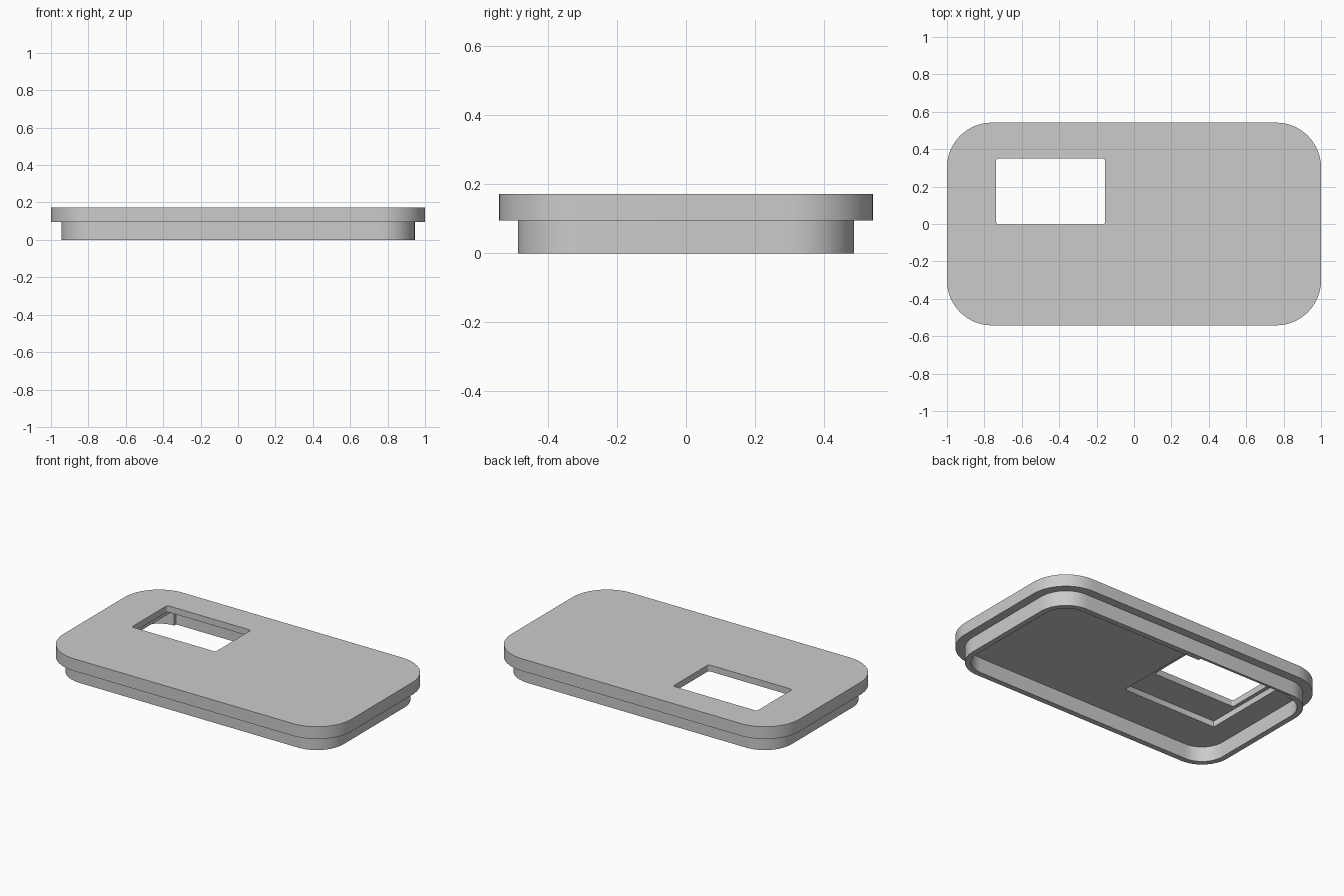
import bpy
import bmesh
from math import cos, sin, pi

cube = bpy.data.objects.get("Cube")
if cube:
    bpy.data.objects.remove(cube, do_unlink=True)

grey = bpy.data.materials.new("plain grey")
grey.use_nodes = True
colour = (0.6, 0.6, 0.6, 1.0)
grey.diffuse_color = colour
grey.node_tree.nodes["Principled BSDF"].inputs["Base Color"].default_value = colour


def rounded_slab(name, x0, x1, y0, y1, z0, z1, radius, steps=16):
    """Upright slab with rounded corners in plan."""
    bm = bmesh.new()
    corners = ((x1 - radius, y1 - radius), (x0 + radius, y1 - radius),
               (x0 + radius, y0 + radius), (x1 - radius, y0 + radius))
    ring = []
    for i, (cx, cy) in enumerate(corners):
        for k in range(steps + 1):
            a = (i + k / steps) * pi / 2
            ring.append(bm.verts.new((cx + radius * cos(a), cy + radius * sin(a), z0)))
    base = bm.faces.new(ring)
    top = bmesh.ops.extrude_face_region(bm, geom=[base])["geom"]
    bmesh.ops.translate(bm, vec=(0, 0, z1 - z0),
                        verts=[v for v in top if isinstance(v, bmesh.types.BMVert)])
    bmesh.ops.recalc_face_normals(bm, faces=bm.faces)
    mesh = bpy.data.meshes.new(name)
    bm.to_mesh(mesh)
    bm.free()
    mesh.materials.append(grey)
    obj = bpy.data.objects.new(name, mesh)
    bpy.context.collection.objects.link(obj)
    return obj


def combine(target, tool, operation):
    """Apply a boolean and discard the tool."""
    tool.hide_render = True
    mod = target.modifiers.new("shape", 'BOOLEAN')
    mod.operation = operation
    mod.solver = 'EXACT'
    mod.object = tool
    bpy.context.view_layer.objects.active = target
    bpy.ops.object.modifier_apply(modifier=mod.name)
    bpy.data.objects.remove(tool, do_unlink=True)


seam, top = 0.095, 0.172

# Overhanging top plate with the narrower lip below
lid = rounded_slab("lid", -1, 1, -0.542, 0.542, seam, top, 0.24)
lip = rounded_slab("lip", -0.945, 0.945, -0.488, 0.488, 0, 0.12, 0.185)
combine(lid, lip, 'UNION')

# Hollow underside
cavity = rounded_slab("cavity", -0.91, 0.91, -0.453, 0.453, -0.1, seam, 0.15)
combine(lid, cavity, 'DIFFERENCE')

# Shallow pocket around the window, biting into the back lip
pocket = rounded_slab("pocket", -0.76, -0.10, -0.20, 0.472, -0.1, 0.132, 0.004, 2)
combine(lid, pocket, 'DIFFERENCE')

# Window through the plate
window = rounded_slab("window", -0.737, -0.155, -0.002, 0.35, -0.2, 0.3, 0.012, 4)
combine(lid, window, 'DIFFERENCE')

# Smooth corners, sharp edges
bpy.ops.object.select_all(action='DESELECT')
lid.select_set(True)
bpy.context.view_layer.objects.active = lid
bpy.ops.object.shade_smooth_by_angle(angle=pi / 6)
